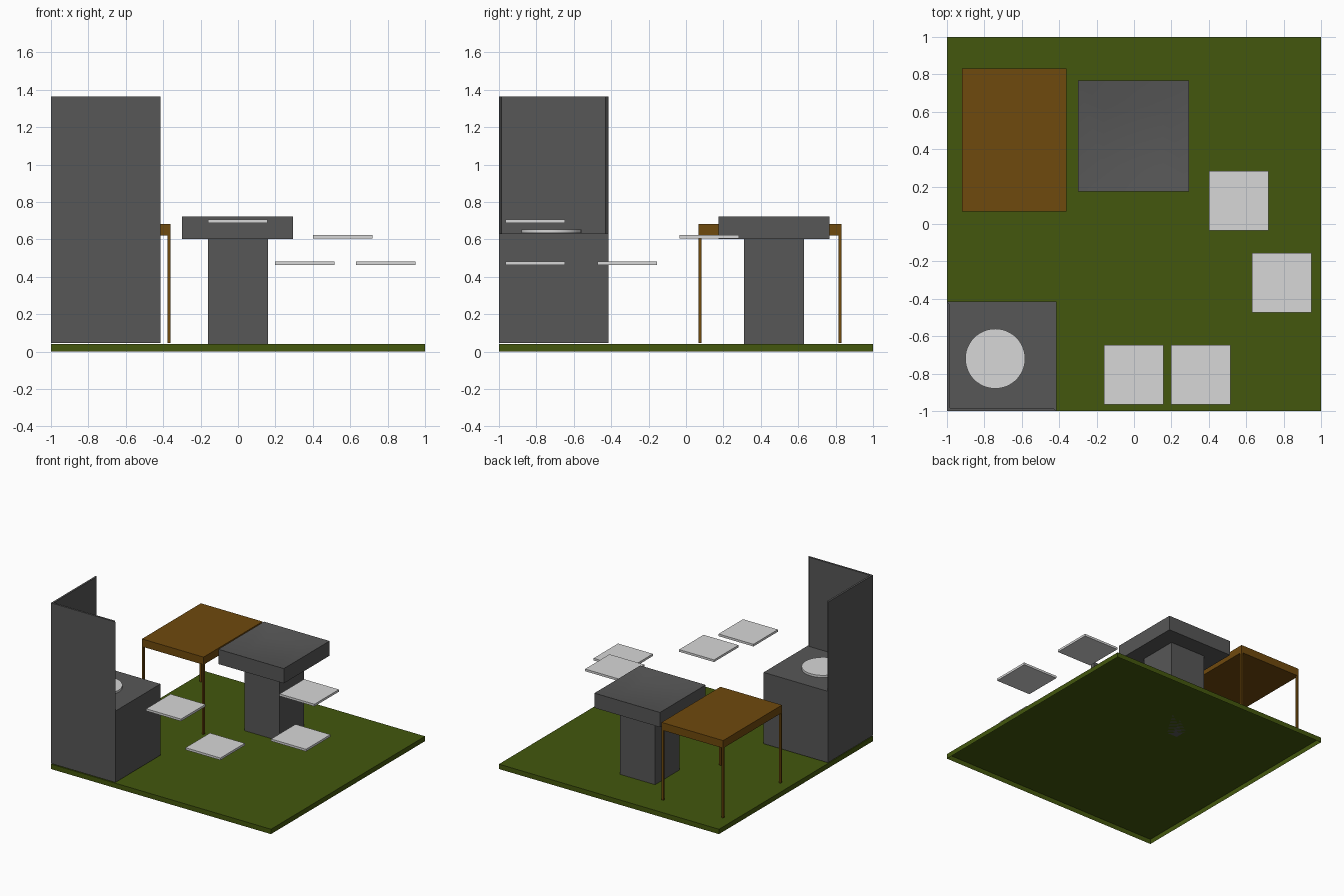
import bpy, bmesh

cube = bpy.data.objects.get("Cube")
if cube:
    bpy.data.objects.remove(cube, do_unlink=True)


def material(name, r, g, b):
    m = bpy.data.materials.new(name)
    m.use_nodes = True
    m.diffuse_color = (r, g, b, 1)
    m.node_tree.nodes["Principled BSDF"].inputs["Base Color"].default_value = (r, g, b, 1)
    return m


grass = material("grass green", 0.056, 0.095, 0.004)
wood = material("brown wood", 0.159, 0.067, 0.004)
stone = material("dark grey", 0.095, 0.095, 0.095)
pale = material("pale grey", 0.68, 0.68, 0.68)


def finish(name, bm, mat):
    bmesh.ops.recalc_face_normals(bm, faces=bm.faces[:])
    mesh = bpy.data.meshes.new(name)
    bm.to_mesh(mesh)
    bm.free()
    mesh.materials.append(mat)
    obj = bpy.data.objects.new(name, mesh)
    bpy.context.collection.objects.link(obj)
    return obj


def prism(outline, z0, z1):
    """Extrude a flat outline upward into a solid."""
    bm = bmesh.new()
    base = bm.faces.new([bm.verts.new((x, y, z0)) for x, y in outline])
    top = bmesh.ops.extrude_face_region(bm, geom=[base], use_keep_orig=True)
    bmesh.ops.translate(bm, vec=(0, 0, z1 - z0),
                        verts=[v for v in top["geom"] if isinstance(v, bmesh.types.BMVert)])
    bmesh.ops.recalc_face_normals(bm, faces=bm.faces[:])
    return bm


def box(x0, x1, y0, y1, z0, z1):
    return prism([(x0, y0), (x1, y0), (x1, y1), (x0, y1)], z0, z1)


def cap(bm, direction):
    return [f for f in bm.faces if f.normal.z * direction > 0.9]


# Lawn: shallow tray, open underneath
bm = box(-1, 1, -1, 1, 0, 0.04)
bmesh.ops.delete(bm, geom=cap(bm, -1), context="FACES_ONLY")
finish("lawn_base", bm, grass)

# Corner counter with an L-shaped splash wall, mitred at its free ends
lo, hi, t = -1, -0.415, 0.016
finish("counter", box(lo, hi, lo, hi, 0.046, 0.632), stone)
wall = [(lo, lo), (hi, lo), (hi - t, lo + t), (lo + t, lo + t), (lo + t, hi - t), (lo, hi)]
finish("corner_wall", prism(wall, 0.632, 1.365), stone)

# Round plate on the counter
bm = bmesh.new()
bmesh.ops.create_cone(bm, cap_ends=True, segments=48, radius1=0.16, radius2=0.16, depth=0.018)
plate = finish("round_plate", bm, pale)
plate.location = (-0.742, -0.72, 0.644)

# Grill: pedestal and a head with a dished top
finish("grill_pedestal", box(-0.16, 0.16, 0.31, 0.63, 0.04, 0.605), stone)
bm = box(-0.3, 0.295, 0.173, 0.767, 0.602, 0.723)
bmesh.ops.inset_region(bm, faces=cap(bm, 1), thickness=0.138, depth=-0.03,
                       use_even_offset=True)
head = finish("grill_head", bm, stone)

# Table with four thin legs
x0, x1, y0, y1, leg = -0.92, -0.36, 0.067, 0.832, 0.016
finish("table_top", box(x0, x1, y0, y1, 0.62, 0.683), wood)
for side, x in (("right", x0), ("left", x1 - leg)):
    for end, y in (("front", y0), ("back", y1 - leg)):
        finish(f"table_leg_{end}_{side}", box(x, x + leg, y, y + leg, 0.046, 0.62), wood)

# Floating square panels
size = 0.317
for i, (x, y, z) in enumerate([(-0.16, -0.964, 0.688), (0.198, -0.964, 0.464),
                               (0.402, -0.034, 0.605), (0.632, -0.473, 0.464)]):
    finish(f"square_panel_{i + 1}", box(x, x + size, y, y + size, z, z + 0.018), pale)

# Soft shading on the dish and the plate rim, sharp edges elsewhere
bpy.ops.object.select_all(action="DESELECT")
for obj in (head, plate):
    obj.select_set(True)
bpy.context.view_layer.objects.active = head
bpy.ops.object.shade_smooth_by_angle()
